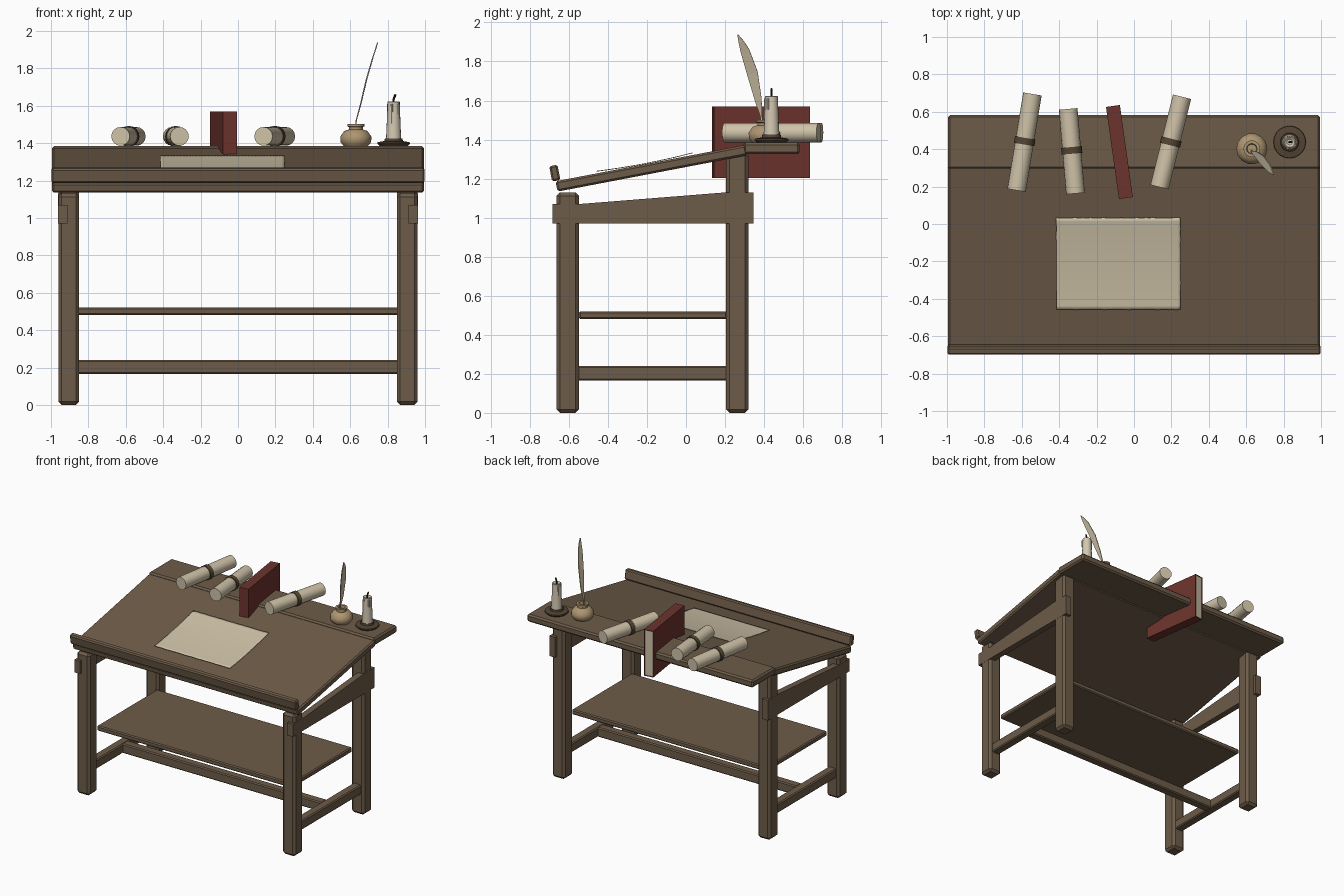
import bpy, bmesh, math, random
from mathutils import Matrix, Vector

if "Cube" in bpy.data.objects:
    bpy.data.objects.remove(bpy.data.objects["Cube"], do_unlink=True)
random.seed(4)


def material(name, r, g, b):
    m = bpy.data.materials.new(name)
    m.use_nodes = True
    m.diffuse_color = (r, g, b, 1)
    bsdf = m.node_tree.nodes["Principled BSDF"]
    bsdf.inputs["Base Color"].default_value = (r, g, b, 1)
    bsdf.inputs["Roughness"].default_value = 0.8
    return m


wood = material("brown wood", .155, .107, .067)
dark = material("dark brown", .09, .06, .036)
paper = material("parchment", .62, .54, .39)
maroon = material("maroon leather", .15, .033, .026)
clay = material("tan clay", .42, .30, .165)
wax = material("candle wax", .66, .58, .45)
black = material("black wick", .02, .017, .015)


def finish(bm, name, mats, smooth=False):
    bmesh.ops.recalc_face_normals(bm, faces=bm.faces)
    mesh = bpy.data.meshes.new(name)
    bm.to_mesh(mesh)
    bm.free()
    for m in mats:
        mesh.materials.append(m)
    ob = bpy.data.objects.new(name, mesh)
    bpy.context.collection.objects.link(ob)
    if smooth:
        bpy.ops.object.select_all(action='DESELECT')
        ob.select_set(True)
        bpy.context.view_layer.objects.active = ob
        bpy.ops.object.shade_smooth_by_angle(angle=math.radians(40))
    return ob


def box(name, mat, size, centre, bevel=0.0, tilt=0.0):
    bm = bmesh.new()
    bmesh.ops.create_cube(bm, size=1)
    bmesh.ops.scale(bm, vec=size, verts=bm.verts)
    if bevel:
        bmesh.ops.bevel(bm, geom=bm.edges[:], offset=bevel, segments=1, affect='EDGES')
    bm.transform(Matrix.Translation(centre) @ Matrix.Rotation(tilt, 4, 'X'))
    return finish(bm, name, [mat])


def span(name, mat, lo, hi, bevel=0.0):
    lo, hi = Vector(lo), Vector(hi)
    return box(name, mat, hi - lo, (lo + hi) / 2, bevel)


def lathe(name, mat, centre, profile, sides=16):
    bm = bmesh.new()
    verts = [bm.verts.new((r, 0, z)) for r, z in profile]
    edges = [bm.edges.new(pair) for pair in zip(verts, verts[1:])]
    bmesh.ops.spin(bm, geom=verts + edges, cent=(0, 0, 0), axis=(0, 0, 1),
                   angle=math.tau, steps=sides)
    bmesh.ops.remove_doubles(bm, verts=bm.verts, dist=1e-4)
    bm.transform(Matrix.Translation(centre))
    return finish(bm, name, [mat], True)


def rod(name, mat, a, b, radius, sides=16):
    a, b = Vector(a), Vector(b)
    bm = bmesh.new()
    bmesh.ops.create_cone(bm, cap_ends=True, segments=sides, radius1=radius,
                          radius2=radius, depth=(b - a).length)
    turn = (b - a).to_track_quat('Z', 'Y').to_matrix().to_4x4()
    bm.transform(Matrix.Translation((a + b) / 2) @ turn)
    return finish(bm, name, [mat], True)


# Legs, tapered side aprons and side stretchers
for side, s in (("left", 1), ("right", -1)):
    for place, y, top in (("front", -.605, 1.13), ("back", .263, 1.335)):
        box(f"{place}_{side}_leg", wood, (.112, .115, top), (s * .905, y, top / 2), .018)
    bm = bmesh.new()
    outline = [(-.685, .97), (.345, .97), (.345, 1.13), (.21, 1.13), (-.545, 1.07), (-.685, 1.07)]
    face = bm.faces.new([bm.verts.new((s * .912, y, z)) for y, z in outline])
    new = bmesh.ops.extrude_face_region(bm, geom=[face])["geom"]
    bmesh.ops.translate(bm, vec=(s * .05, 0, 0),
                        verts=[v for v in new if isinstance(v, bmesh.types.BMVert)])
    finish(bm, f"{side}_apron", [wood])
    box(f"{side}_stretcher", wood, (.07, .77, .075), (s * .905, -.17, .203), .008)

# Long stretcher and shelf
box("long_stretcher", wood, (1.76, .07, .075), (0, -.17, .203), .008)
span("shelf", wood, (-.86, -.548, .48), (.86, .21, .52), .008)

# Sloping top, rear ledge and front lip
front, back = Vector((0, -.663, 1.16)), Vector((0, .31, 1.346))
run = back - front
slope = math.atan2(run.z, run.y)
box("sloping_top", wood, (1.99, run.length, .054), (front + back) / 2, .01, slope)
span("rear_ledge", wood, (-.995, .293, 1.325), (.995, .583, 1.385), .012)
box("front_lip", wood, (1.995, .043, .08), (0, -.672, 1.228), .009, slope)

# Parchment sheet with a ragged edge and a soft bow
bm = bmesh.new()
bmesh.ops.create_grid(bm, x_segments=40, y_segments=24, size=.5)
for v in bm.verts:
    bow = .008 * (2 * v.co.y) ** 2
    edge = max(abs(v.co.x), abs(v.co.y)) > .499
    jag = random.uniform(-.005, .002) if edge else 0
    v.co = (v.co.x * (.665 + jag), v.co.y * (.5 + jag), bow)
normal = Vector((0, -math.sin(slope), math.cos(slope)))
spot = front + run * ((-.205 - front.y) / run.y) + normal * .032
bm.transform(Matrix.Translation((-.083, spot.y, spot.z)) @ Matrix.Rotation(slope, 4, 'X'))
sheet = finish(bm, "parchment_sheet", [paper], True)
sheet.modifiers.new("thickness", 'SOLIDIFY').thickness = .004

# Rolled scrolls, each with a tie around the middle
rolls = [((-.628, .18), (-.543, .695), .51),
         ((-.313, .163), (-.352, .615), .51),
         ((.136, .197), (.257, .68), .5)]
for i, (a, b, mid) in enumerate(rolls):
    a, b = Vector((*a, 1.436)), Vector((*b, 1.436))
    rod(f"scroll_{i + 1}", paper, a, b, .05)
    half = (b - a).normalized() * .018
    centre = a.lerp(b, mid)
    rod(f"scroll_tie_{i + 1}", dark, centre - half, centre + half, .0555)

# Upright book with pages showing at the rear
bm = bmesh.new()
bmesh.ops.create_cube(bm, size=1)
bmesh.ops.scale(bm, vec=(.075, .497, .368), verts=bm.verts)
bm.faces.ensure_lookup_table()
rear = max(bm.faces, key=lambda f: f.calc_center_median().y)
bmesh.ops.inset_individual(bm, faces=[rear], thickness=.007, depth=-.004)
rear.material_index = 1
bm.transform(Matrix.Translation((-.078, .385, 1.386)) @ Matrix.Rotation(math.radians(8), 4, 'Z'))
finish(bm, "book", [maroon, paper])

# Inkwell
lathe("inkwell", clay, (.63, .402, 1.385),
      [(0, 0), (.065, 0), (.082, .02), (.083, .05), (.062, .08), (.037, .088),
       (.037, .1), (.045, .104), (.045, .116), (.028, .116), (.025, .095), (0, .095)], 14)

# Quill feather, a thin curved blade
path = [(.625, .393, 1.46, .008), (.632, .385, 1.52, .010), (.655, .37, 1.605, .036),
        (.687, .34, 1.74, .056), (.72, .302, 1.855, .046), (.735, .283, 1.9, .028),
        (.746, .265, 1.937, .004)]
bm = bmesh.new()
rows = []
for x, y, z, width in path:
    across = Vector((.1, .96, .27)) * width / 2
    rows.append([bm.verts.new(Vector((x, y, z)) + across * k) for k in (-1, 1)])
for p, q in zip(rows, rows[1:]):
    bm.faces.new((p[0], p[1], q[1], q[0]))
feather = finish(bm, "quill_feather", [paper])
thick = feather.modifiers.new("thickness", 'SOLIDIFY')
thick.thickness, thick.offset = .006, 0

# Candle holder, candle, drips and wick
spot = Vector((.832, .438, 1.385))
lathe("candle_dish", dark, spot,
      [(0, 0), (.075, 0), (.087, .012), (.085, .02), (.05, .026), (.047, .04), (0, .04)], 20)
lathe("candle", wax, spot, [(0, .03), (.041, .03), (.038, .09), (.033, .22), (.033, .236),
                            (.027, .238), (.015, .228), (0, .228)])
for i, (turn, low) in enumerate(((2.6, .15), (-.6, .17), (-1.9, .12))):
    rim = spot + Vector((math.cos(turn), math.sin(turn), 0)) * .033
    rod(f"wax_drip_{i + 1}", wax, rim + Vector((0, 0, low)), rim + Vector((0, 0, .225)), .007, 8)
bend = spot + Vector((0, 0, .25))
tip = bend + Vector((.01, 0, .026))
rod("wick", black, spot + Vector((0, 0, .22)), bend, .006, 8)
rod("wick_tip", black, bend - Vector((.001, 0, .003)), tip, .006, 8)
